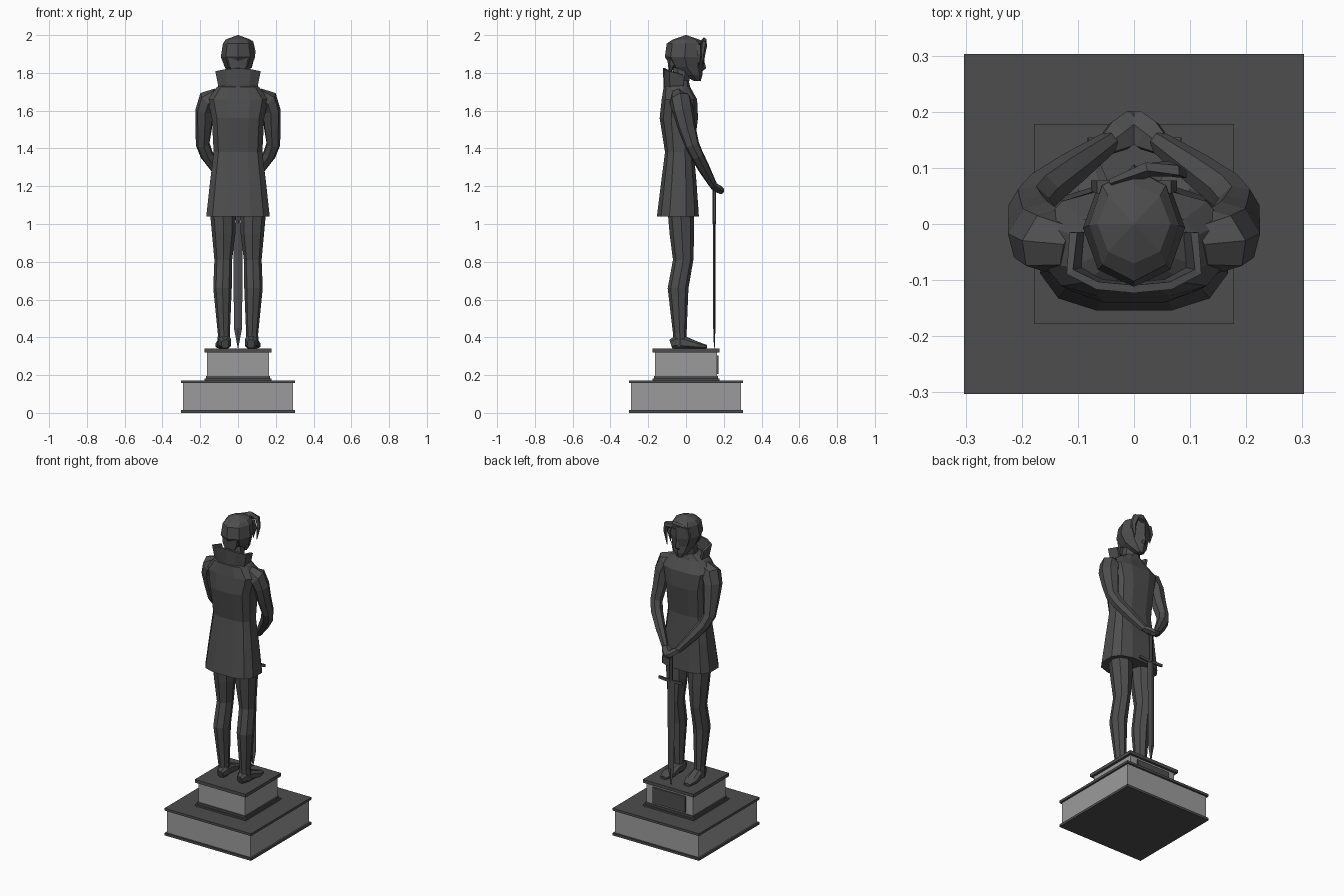
import bpy, bmesh, math
from mathutils import Vector


def material(name, v):
    m = bpy.data.materials.new(name)
    m.diffuse_color = (v, v, v, 1)
    return m


BRONZE = material("dark_bronze", 0.075)
STONE = material("light_stone", 0.33)


def make(name, verts, faces, mat):
    me = bpy.data.meshes.new(name)
    me.from_pydata([tuple(v) for v in verts], [], faces)
    bm = bmesh.new()
    bm.from_mesh(me)
    bmesh.ops.recalc_face_normals(bm, faces=bm.faces)
    bm.to_mesh(me)
    bm.free()
    me.materials.append(mat)
    ob = bpy.data.objects.new(name, me)
    bpy.context.collection.objects.link(ob)
    return ob


def box(name, x, y, z, mat):
    v = [(i, j, k) for i in x for j in y for k in z]
    f = [(0, 1, 3, 2), (4, 6, 7, 5), (0, 4, 5, 1), (2, 3, 7, 6), (0, 2, 6, 4), (1, 5, 7, 3)]
    return make(name, v, f, mat)


def tube(name, rings, sides=8, flat=True, ref=(1, 0, 0), power=1.0, turn=0.5, mirror=False):
    """Faceted loft; rings are (x, y, z, radius_a, radius_b)."""
    c = [Vector(r[:3]) for r in rings]
    verts, n = [], len(rings)
    for i, r in enumerate(rings):
        a, b = Vector((1, 0, 0)), Vector((0, 1, 0))
        if not flat:
            d = (c[min(i + 1, n - 1)] - c[max(i - 1, 0)]).normalized()
            a = Vector(ref)
            a = (a - d * a.dot(d)).normalized()
            b = d.cross(a)
        for k in range(sides):
            t = 2 * math.pi * (k + turn) / sides
            u = math.copysign(abs(math.cos(t)) ** power, math.cos(t))
            w = math.copysign(abs(math.sin(t)) ** power, math.sin(t))
            verts.append(c[i] + a * u * r[3] + b * w * r[4])
    faces = [(i * sides + k, i * sides + (k + 1) % sides,
              (i + 1) * sides + (k + 1) % sides, (i + 1) * sides + k)
             for i in range(n - 1) for k in range(sides)]
    faces += [tuple(range(sides)), tuple(range((n - 1) * sides, n * sides))]
    ob = make(name, verts, faces, BRONZE)
    if mirror:
        ob.modifiers.new("mirror", 'MIRROR')
    return ob


# Stepped pedestal
for name, h, z0, z1, mat in (
        ("base_foot", 0.303, 0, 0.015, BRONZE), ("base_block", 0.292, 0.015, 0.157, STONE),
        ("base_cap", 0.303, 0.157, 0.172, BRONZE), ("plinth_foot", 0.178, 0.172, 0.182, BRONZE),
        ("plinth_step", 0.17, 0.182, 0.195, BRONZE), ("plinth_block", 0.163, 0.195, 0.32, STONE),
        ("plinth_cap", 0.178, 0.32, 0.34, BRONZE)):
    box(name, (-h, h), (-h, h), (z0, z1), mat)
box("plaque", (-0.115, 0.115), (0.163, 0.172), (0.205, 0.305), BRONZE)

# Legs and shoes
tube("leg", [(0.075, -0.03, 0.35, 0.033, 0.034), (0.075, -0.033, 0.42, 0.032, 0.036),
             (0.082, -0.042, 0.66, 0.049, 0.055), (0.078, -0.015, 0.81, 0.047, 0.054),
             (0.076, -0.022, 0.95, 0.062, 0.065), (0.08, -0.028, 1.08, 0.07, 0.07)],
     8, turn=0, mirror=True)
tube("shoe", [(0.068, -0.08, 0.365, 0.02, 0.025), (0.07, -0.05, 0.375, 0.036, 0.038),
              (0.075, 0.0, 0.37, 0.034, 0.034), (0.08, 0.06, 0.358, 0.042, 0.02),
              (0.083, 0.11, 0.35, 0.022, 0.01)],
     8, flat=False, power=0.8, mirror=True)

# Long coat
tube("coat", [(0, -0.043, 1.04, 0.172, 0.114), (0, -0.038, 1.22, 0.152, 0.096),
              (0, -0.035, 1.38, 0.132, 0.078), (0, -0.038, 1.56, 0.142, 0.104),
              (0, -0.035, 1.66, 0.165, 0.096), (0, -0.048, 1.725, 0.115, 0.072),
              (0, -0.035, 1.76, 0.06, 0.05)], 12, power=0.7)

# Upturned collar
half = [(0.100, -0.015, 1.79), (0.106, -0.085, 1.81), (0.06, -0.11, 1.82), (0, -0.116, 1.825)]
line = half + [(-x, y, z) for x, y, z in half[-2::-1]]
verts = [p for x, y, z in line for p in ((x * 0.9, y * 0.95, 1.715), (x * 1.08, y, z))]
collar = make("collar", verts, [(2 * i, 2 * i + 2, 2 * i + 3, 2 * i + 1) for i in range(6)], BRONZE)
mod = collar.modifiers.new("thickness", 'SOLIDIFY')
mod.thickness = 0.014
mod.offset = 0

# Arms meeting at the sword hilt
tube("arm", [(0.11, -0.045, 1.675, 0.045, 0.045), (0.155, -0.03, 1.655, 0.058, 0.06),
             (0.175, -0.015, 1.60, 0.048, 0.06), (0.18, 0.005, 1.51, 0.043, 0.05),
             (0.186, 0.032, 1.42, 0.037, 0.04), (0.165, 0.058, 1.365, 0.036, 0.036),
             (0.115, 0.095, 1.295, 0.031, 0.033), (0.045, 0.145, 1.205, 0.02, 0.022)],
     7, flat=False, ref=(1, 0.6, 0), mirror=True)
tube("hand", [(0.05, 0.14, 1.21, 0.02, 0.016), (0.025, 0.158, 1.195, 0.032, 0.02),
              (0.0, 0.178, 1.178, 0.03, 0.018), (-0.012, 0.187, 1.165, 0.016, 0.009)],
     6, flat=False, ref=(0.6, 0.8, 0), mirror=True)

# Sword resting on its point
tube("sword_blade", [(0, 0.15, 0.342, 0.001, 0.002), (0, 0.15, 0.45, 0.022, 0.006),
                     (0, 0.15, 1.0, 0.024, 0.007)], 4, turn=0)
tube("sword_grip", [(0, 0.15, 1.0, 0.012, 0.01), (0, 0.15, 1.18, 0.012, 0.01)], 6)
tube("sword_guard", [(-0.082, 0.15, 1.005, 0.006, 0.012), (0, 0.15, 1.0, 0.009, 0.012),
                     (0.084, 0.15, 1.005, 0.006, 0.012)], 4, flat=False, ref=(0, 1, 0))

# Neck, head with chin and nose
tube("neck", [(0, -0.035, 1.70, 0.06, 0.05), (0, -0.02, 1.84, 0.05, 0.05)], 8)
tube("head", [(0, 0.06, 1.757, 0.02, 0.018), (0, 0.035, 1.79, 0.05, 0.052),
              (0, 0.005, 1.83, 0.07, 0.082), (0, -0.007, 1.885, 0.091, 0.105),
              (0, -0.002, 1.955, 0.08, 0.1), (0, 0, 1.977, 0.065, 0.07),
              (0, 0, 2.0, 0.002, 0.002)], 8, turn=0)
tube("nose", [(0, 0.085, 1.875, 0.008, 0.008), (0, 0.09, 1.825, 0.014, 0.017),
              (0, 0.08, 1.81, 0.012, 0.008)], 4, turn=0)

# Swept fringe and hair strands
tube("fringe", [(-0.035, 0.07, 1.945, 0.01, 0.025), (0.025, 0.098, 1.965, 0.014, 0.024),
                (0.068, 0.098, 1.955, 0.014, 0.022), (0.08, 0.092, 1.91, 0.01, 0.018),
                (0.07, 0.088, 1.825, 0.002, 0.003)], 5, flat=False, ref=(0.5, 1, 0))
tube("hair_strand", [(0.055, 0.066, 1.95, 0.016, 0.016), (0.068, 0.068, 1.90, 0.012, 0.013),
                     (0.058, 0.07, 1.84, 0.002, 0.002)], 4, mirror=True)
tube("nape_hair", [(0, -0.085, 1.80, 0.03, 0.006), (0, -0.075, 1.84, 0.055, 0.02),
                   (0, -0.07, 1.88, 0.06, 0.03)], 6)
